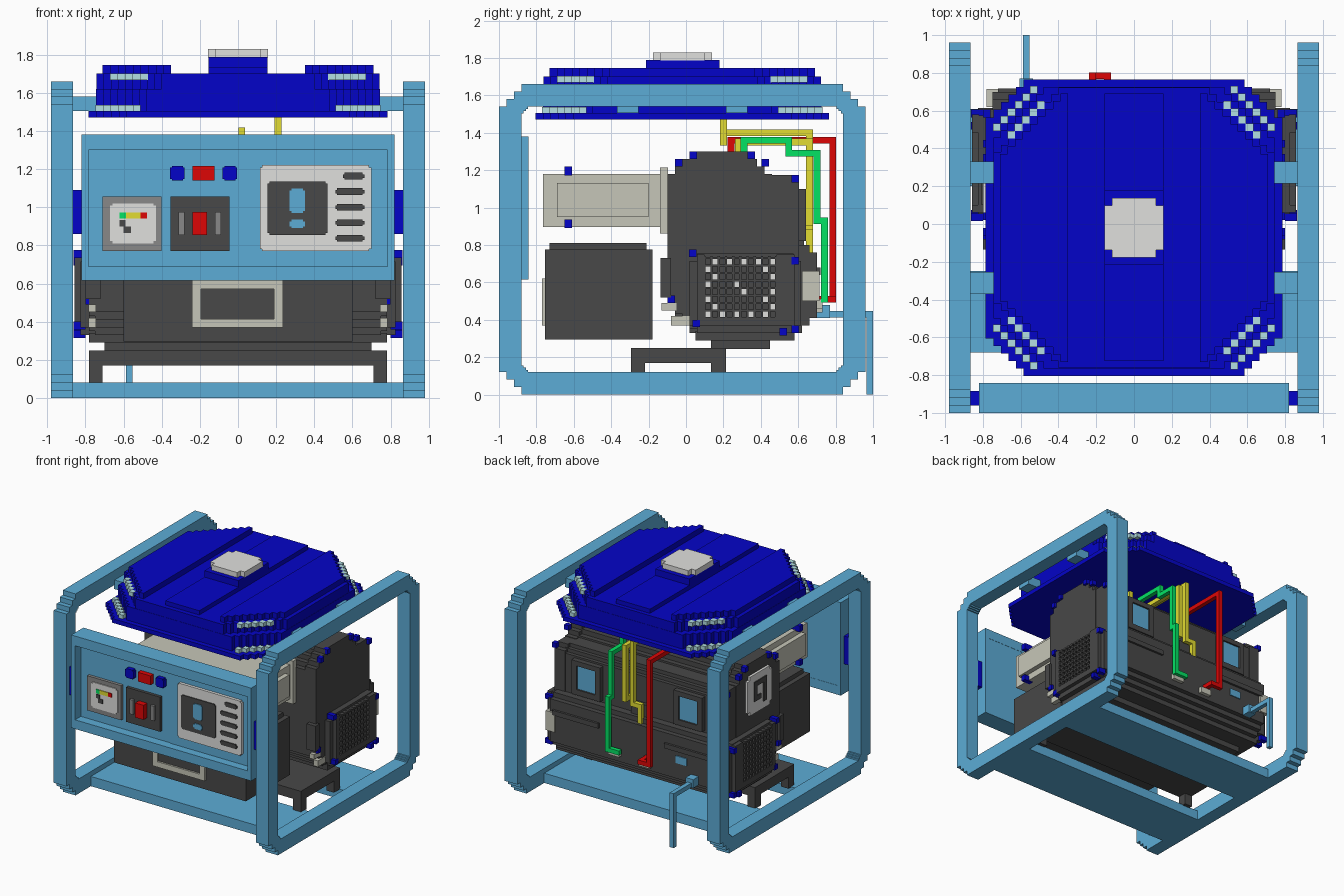
import bpy, bmesh


def material(name, r, g, b):
    m = bpy.data.materials.new(name)
    lin = [((c / 255 + 0.055) / 1.055) ** 2.4 if c > 10 else c / 255 / 12.92 for c in (r, g, b)]
    m.diffuse_color = (*lin, 1)
    return m


SKY = material("light blue", 92, 172, 214)
NAVY = material("deep blue", 4, 4, 200)
DARK = material("dark grey", 72, 72, 72)
BEIGE = material("warm grey", 198, 198, 184)
LIGHT = material("light grey", 224, 224, 222)
PALE = material("pale cyan", 180, 224, 228)
MID = material("mid grey", 136, 136, 136)
RED = material("red", 222, 6, 6)
YELLOW = material("yellow", 226, 220, 50)
GREEN = material("green", 4, 226, 100)


def finish(name, mat, bm, mirror):
    if mirror:
        geo = bm.verts[:] + bm.edges[:] + bm.faces[:]
        dup = bmesh.ops.duplicate(bm, geom=geo)["geom"]
        for v in dup:
            if isinstance(v, bmesh.types.BMVert):
                v.co.x *= -1
    bmesh.ops.recalc_face_normals(bm, faces=bm.faces[:])
    me = bpy.data.meshes.new(name)
    bm.to_mesh(me)
    bm.free()
    me.materials.append(mat)
    ob = bpy.data.objects.new(name, me)
    bpy.context.collection.objects.link(ob)
    return ob


def boxes(name, mat, items, mirror=False):
    """Boxes given as x0, x1, y0, y1, z0, z1."""
    bm = bmesh.new()
    for x0, x1, y0, y1, z0, z1 in items:
        for v in bmesh.ops.create_cube(bm, size=1)["verts"]:
            v.co = (x1 if v.co.x > 0 else x0, y1 if v.co.y > 0 else y0, z1 if v.co.z > 0 else z0)
    return finish(name, mat, bm, mirror)


def stair(u0, u1, v0, v1, ns, s=0.04):
    """Rectangle whose corners are cut in ns[i] little steps of size s."""
    if isinstance(ns, int):
        ns = (ns,) * 4

    def corner(n):
        out = []
        for k in range(n + 1):
            out.append((k * s, (n - k) * s))
            if k < n:
                out.append(((k + 1) * s, (n - k) * s))
        return out
    return ([(u0 + p, v0 + q) for p, q in corner(ns[0])]
            + [(u1 - p, v0 + q) for p, q in reversed(corner(ns[1]))]
            + [(u1 - p, v1 - q) for p, q in corner(ns[2])]
            + [(u0 + p, v1 - q) for p, q in reversed(corner(ns[3]))])


def prism(name, mat, pts, axis, a, b, mirror=False, hole=None):
    """Extrude a profile along an axis; with a hole profile it becomes a ring."""
    bm = bmesh.new()
    put = {"x": lambda p, d: (d, p[0], p[1]), "y": lambda p, d: (p[0], d, p[1]),
           "z": lambda p, d: (p[0], p[1], d)}[axis]
    loops = [[[bm.verts.new(put(p, d)) for p in ring] for d in (a, b)]
             for ring in ([pts, hole] if hole else [pts])]
    n = len(pts)
    for lo, hi in loops:
        for i in range(n):
            j = (i + 1) % n
            bm.faces.new((lo[i], lo[j], hi[j], hi[i]))
        if not hole:
            bm.faces.new(lo)
            bm.faces.new(hi)
    if hole:
        for k in (0, 1):
            o, h = loops[0][k], loops[1][k]
            for i in range(n):
                j = (i + 1) % n
                bm.faces.new((o[i], o[j], h[j], h[i]))
    return finish(name, mat, bm, mirror)


def wire(name, mat, path, r=0.018):
    boxes(name, mat, [tuple(v for p, q in zip(a, b) for v in (min(p, q) - r, max(p, q) + r))
                      for a, b in zip(path, path[1:])])


# Tubular frame: two side loops, floor beams, tank tabs
prism("side_loops", SKY, stair(-1, 0.96, 0, 1.66, 3), "x", 0.865, 0.98, True,
      stair(-0.88, 0.84, 0.12, 1.54, 3, 0.012))
boxes("floor_beams", SKY, [(-0.87, 0.87, -0.68, -0.25, 0, 0.08), (-0.87, 0.87, 0.2, 0.61, 0, 0.08)])
boxes("tank_tabs", SKY, [(0.72, 0.87, -0.37, -0.255, 1.505, 1.58),
                         (0.72, 0.87, 0.215, 0.33, 1.505, 1.58)], True)
boxes("panel_mounts", NAVY, [(0.81, 0.866, -0.96, -0.885, 0.86, 1.09)], True)

# Fuel tank: flange, stepped body, three top ridges, cap
prism("tank_flange", NAVY, stair(-0.785, 0.785, -0.805, 0.765, 5), "z", 1.47, 1.505)
prism("tank_body", NAVY, stair(-0.745, 0.745, -0.765, 0.725, 7, 0.038), "z", 1.505, 1.62)
prism("tank_shoulder", NAVY, stair(-0.743, 0.743, -0.763, 0.723, 9, 0.038), "z", 1.62, 1.70)
prism("tank_side_ridges", NAVY, stair(0.35, 0.71, -0.73, 0.69, (0, 8, 8, 0)), "z", 1.69, 1.745, True)
boxes("tank_centre_ridge", NAVY, [(-0.155, 0.155, -0.725, 0.69, 1.69, 1.735),
                                  (-0.155, 0.155, -0.215, 0.178, 1.69, 1.788)])
prism("fuel_cap", LIGHT, stair(-0.157, 0.157, -0.177, 0.138, 1), "z", 1.785, 1.83)
teeth = []
for count, x, y, z in ((6, 0.53, 0.71, 1.52), (5, 0.493, 0.63, 1.685)):
    for i in range(count):
        for side in (1, -1):
            cx, cy = x + i * 0.0395, -0.02 + side * (y + 0.02 - i * 0.0395)
            teeth.append((cx - 0.02, cx + 0.02, cy - 0.02, cy + 0.02, z - 0.017, z + 0.017))
boxes("tank_corner_stripes", PALE, teeth, True)

# Deep control panel box with raised rim
F, R = -0.925, -1.0
boxes("control_panel", SKY, [(-0.81, 0.81, F, -0.845, 0.63, 1.36), (0.035, 0.785, F - 0.006, F, 0.69, 1.30),
                             (-0.82, 0.82, R, -0.843, 0.615, 0.69), (-0.82, 0.82, R, -0.843, 1.30, 1.38),
                             (-0.82, -0.785, R, -0.843, 0.69, 1.30), (0.785, 0.82, R, -0.843, 0.69, 1.30)])
# Gauge
boxes("gauge_bezel", MID, [(-0.71, -0.40, F - 0.025, F, 0.77, 1.055)])
prism("gauge_face", LIGHT, stair(-0.67, -0.43, 0.81, 1.02, 1, 0.012), "y", F - 0.032, F - 0.02)
for nm, mt, x0, x1 in (("green", GREEN, -0.62, -0.588), ("yellow", YELLOW, -0.588, -0.51), ("red", RED, -0.51, -0.478)):
    boxes("gauge_" + nm + "_zone", mt, [(x0, x1, F - 0.038, F - 0.03, 0.94, 0.972)])
boxes("gauge_needle", DARK, [(-0.62, -0.59, F - 0.038, F - 0.03, 0.9, 0.932), (-0.6, -0.56, F - 0.038, F - 0.03, 0.865, 0.9)])
# Main switch and buttons
boxes("switch_plate", DARK, [(-0.355, -0.045, F - 0.025, F, 0.77, 1.055)])
boxes("switch_guards", MID, [(-0.312, -0.28, F - 0.045, F - 0.02, 0.855, 0.975), (-0.12, -0.088, F - 0.045, F - 0.02, 0.855, 0.975)])
boxes("red_switches", RED, [(-0.238, -0.163, F - 0.073, F - 0.02, 0.855, 0.975), (-0.238, -0.122, F - 0.04, F, 1.14, 1.215)])
for nm, x in (("left", -0.318), ("right", -0.043)):
    prism(nm + "_button", NAVY, stair(x - 0.038, x + 0.038, 1.14, 1.216, 1, 0.009), "y", F - 0.035, F)
# Outlet plate
prism("outlet_plate", LIGHT, stair(0.115, 0.7, 0.77, 1.22, 1, 0.012), "y", F - 0.03, F)
prism("outlet_socket", DARK, stair(0.155, 0.468, 0.855, 1.135, 1, 0.01), "y", F - 0.038, F - 0.025)
prism("outlet_upper_slot", SKY, stair(0.27, 0.352, 0.97, 1.098, 1, 0.01), "y", F - 0.044, F - 0.03)
prism("outlet_lower_slot", SKY, stair(0.27, 0.352, 0.89, 0.935, 1, 0.01), "y", F - 0.044, F - 0.03)
for i in range(5):
    z = 0.837 + i * 0.0815
    prism("breaker_slot", DARK, stair(0.55 if i == 4 else 0.51, 0.662, z - 0.018, z + 0.018, 1, 0.009), "y", F - 0.038, F - 0.025)

# Engine body: stepped lower sump, upper case and rear shelf
prism("engine_lower", DARK, stair(-0.1, 0.7, 0.33, 0.8, (3, 2, 1, 0)), "x", -0.75, 0.75)
prism("engine_upper", DARK, stair(-0.1, 0.46, 0.7, 1.27, (0, 0, 3, 3)), "x", -0.70, 0.70)
prism("engine_rear", DARK, stair(0.3, 0.6, 0.7, 1.175, (0, 0, 2, 0), 0.03), "x", -0.70, 0.70)
boxes("engine_underside", DARK, [(-0.7, 0.7, 0.135, 0.45, 0.245, 0.34), (-0.78, 0.78, 0.05, 0.58, 0.29, 0.34)])
# End covers, lower grille housings and bolts
prism("end_covers", DARK, stair(-0.1, 0.46, 0.31, 1.3, (4, 0, 3, 3)), "x", 0.68, 0.78, True)
prism("end_cover_rear", DARK, stair(0.4, 0.605, 0.29, 1.175, (0, 2, 1, 0)), "x", 0.68, 0.775, True)
prism("grille_housing", DARK, stair(0.02, 0.615, 0.33, 0.755, 1), "x", 0.7, 0.825, True)
boxes("cover_lip", DARK, [(0.72, 0.8, -0.135, -0.08, 0.52, 0.73)], True)
boxes("grille_bars", DARK, [(0.82, 0.858, 0.092 + i * 0.0385, 0.104 + i * 0.0385, 0.4, 0.74) for i in range(11)]
      + [(0.82, 0.858, 0.092, 0.49, 0.404 + i * 0.04, 0.416 + i * 0.04) for i in range(9)]
      + [(0.82, 0.858, 0.06, 0.1, 0.37, 0.75), (0.82, 0.858, 0.485, 0.58, 0.37, 0.75), (0.82, 0.858, 0.06, 0.58, 0.37, 0.41)], True)
holes = []
for i in range(10):
    for j in range(8):
        if (i + j) % 2 == 0 and (i in (0, 9) or j in (0, 7) or (i, j) in ((4, 4), (5, 3), (1, 1), (8, 6), (1, 5), (8, 2))):
            y, z = 0.117 + i * 0.0385, 0.43 + j * 0.04
            holes.append((0.82, 0.83, y - 0.018, y + 0.018, z - 0.018, z + 0.018))
boxes("grille_openings", LIGHT, holes, True)
high = [(-0.04, 1.24), (0.04, 1.28), (0.35, 1.28), (0.425, 1.24), (0.585, 1.155), (-0.08, 0.51)]
low = [(0.585, 0.715), (0.035, 0.755), (0.055, 0.38), (0.52, 0.335), (0.585, 0.35)]
boxes("cover_bolts", NAVY, [(0.76, 0.8, y - 0.02, y + 0.02, z - 0.02, z + 0.02) for y, z in high]
      + [(0.8, 0.862, y - 0.02, y + 0.02, z - 0.02, z + 0.02) for y, z in low], True)
boxes("corner_brackets", BEIGE, [(0.70, 0.78, 0.62, 0.715, 0.5, 0.66), (0.745, 0.785, -0.13, -0.05, 0.45, 0.49),
                                 (0.745, 0.785, -0.08, 0.02, 0.37, 0.42)], True)
# Recoil starter plate on the left end
prism("starter_plate", LIGHT, stair(0.02, 0.34, 0.88, 1.2, 1, 0.03), "x", -0.80, -0.77)
boxes("starter_grip", DARK, [(-0.808, -0.79, 0.1, 0.14, 0.94, 1.14), (-0.808, -0.79, 0.1, 0.26, 1.1, 1.14),
                             (-0.808, -0.79, 0.22, 0.26, 0.98, 1.14), (-0.808, -0.79, 0.17, 0.26, 0.98, 1.02)])
# Rear inspection windows
boxes("window_frames", DARK, [(0.335, 0.595, 0.58, 0.62, 0.82, 1.1), (0.335, 0.595, 0.6, 0.642, 0.82, 0.865),
                              (0.335, 0.595, 0.6, 0.642, 1.06, 1.1), (0.335, 0.38, 0.6, 0.642, 0.82, 1.1),
                              (0.55, 0.595, 0.6, 0.642, 0.82, 1.1)], True)
boxes("window_panes", SKY, [(0.38, 0.55, 0.615, 0.628, 0.865, 1.06)], True)
boxes("rear_terminals", BEIGE, [(0.1, 0.2, 0.69, 0.73, 0.46, 0.51), (-0.18, -0.08, 0.69, 0.73, 0.44, 0.49)])
boxes("rear_ribs", DARK, [(-0.72, -0.3, 0.69, 0.718, 0.64, 0.68), (0.3, 0.72, 0.69, 0.718, 0.64, 0.68),
                          (-0.1, 0.06, 0.6, 0.63, 0.7, 0.9)])
boxes("rear_label", SKY, [(-0.5, -0.4, 0.69, 0.708, 0.54, 0.6)])

# Base rail and feet
boxes("base_rail", DARK, [(-0.78, 0.78, -0.295, 0.215, 0.17, 0.25)])
boxes("feet", DARK, [(0.71, 0.78, -0.295, -0.22, 0.075, 0.18), (0.71, 0.78, 0.135, 0.215, 0.075, 0.18)], True)

# Front dark housing with air intake
boxes("front_housing", DARK, [(-0.6, 0.6, -0.755, -0.18, 0.295, 0.775), (-0.56, 0.56, -0.73, -0.21, 0.77, 0.81)])
boxes("intake_frame", BEIGE, [(-0.24, 0.235, -0.77, -0.75, 0.57, 0.62), (-0.24, 0.235, -0.77, -0.75, 0.37, 0.415),
                              (-0.24, -0.195, -0.77, -0.75, 0.4, 0.6), (0.19, 0.235, -0.77, -0.75, 0.4, 0.6)])
# Warm grey cylinder block with ribs and flange
boxes("cylinder_block", BEIGE, [(-0.57, 0.57, -0.765, -0.1, 0.895, 1.178), (-0.6, 0.6, -0.14, -0.095, 0.86, 1.215),
                                (-0.61, 0.61, -0.69, -0.2, 0.95, 1.13)])
boxes("cylinder_bolts", NAVY, [(0.53, 0.61, -0.65, -0.61, 1.17, 1.22), (0.53, 0.61, -0.65, -0.61, 0.89, 0.935)], True)

# Cables and hoses on the back
wire("yellow_hose", YELLOW, [(0.21, 0.2, 1.47), (0.21, 0.2, 1.35), (0.02, 0.2, 1.35), (0.02, 0.2, 1.4)])
wire("yellow_cable", YELLOW, [(0.02, 0.2, 1.4), (0.02, 0.66, 1.4), (0.02, 0.66, 0.9),
                              (-0.05, 0.66, 0.9), (-0.05, 0.66, 0.72), (-0.05, 0.6, 0.72)])
wire("yellow_lead", YELLOW, [(0.09, 0.28, 1.25), (0.09, 0.28, 1.35), (0.09, 0.66, 1.35), (0.09, 0.66, 0.92), (0.09, 0.58, 0.92)])
wire("green_cable", GREEN, [(0.19, 0.31, 1.26), (0.19, 0.31, 1.36), (0.19, 0.55, 1.36), (0.19, 0.55, 1.29),
                            (0.19, 0.7, 1.29), (0.19, 0.7, 0.93), (0.19, 0.74, 0.93), (0.19, 0.74, 0.51), (0.1, 0.74, 0.51)])
wire("red_cable", RED, [(-0.22, 0.24, 1.26), (-0.22, 0.24, 1.36), (-0.22, 0.785, 1.36), (-0.22, 0.785, 0.51),
                        (-0.14, 0.785, 0.51), (-0.14, 0.7, 0.51)])
# Drain pipe at the back left
wire("drain_pipe", SKY, [(-0.57, 0.68, 0.43), (-0.57, 0.982, 0.43), (-0.57, 0.982, 0.018)])
boxes("drain_valve", SKY, [(-0.605, -0.535, 0.69, 0.77, 0.41, 0.48)])
